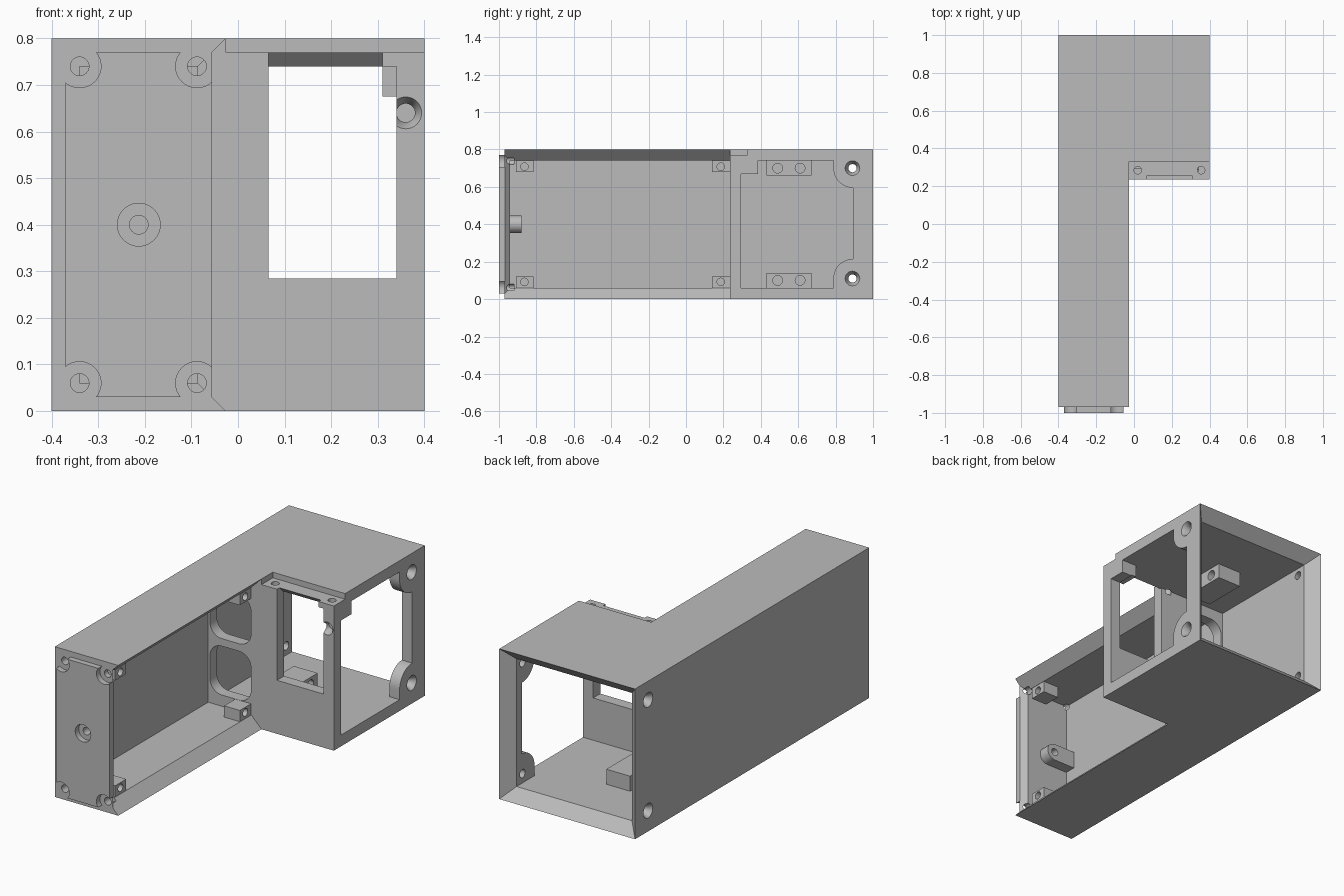
import bpy, bmesh
from math import sin, cos, radians

cube = bpy.data.objects.get("Cube")
if cube:
    bpy.data.objects.remove(cube)

grey = bpy.data.materials.new("plain_grey")
grey.use_nodes = True
COLOUR = (0.5, 0.5, 0.5, 1)
grey.diffuse_color = COLOUR
grey.node_tree.nodes["Principled BSDF"].inputs["Base Color"].default_value = COLOUR


# Profile helpers
def rect(u0, u1, v0, v1):
    return [(u0, v0), (u1, v0), (u1, v1), (u0, v1)]


def arc(u, v, r, start=0, end=360, steps=12):
    return [(u + r * cos(radians(start + (end - start) * i / steps)),
             v + r * sin(radians(start + (end - start) * i / steps)))
            for i in range(steps + 1)]


def circle(u, v, r):
    return arc(u, v, r, 0, 360, 32)[:-1]


def rounded(u0, u1, v0, v1, r):
    return (arc(u0 + r, v0 + r, r, 180, 270) + arc(u1 - r, v0 + r, r, 270, 360)
            + arc(u1 - r, v1 - r, r, 0, 90) + arc(u0 + r, v1 - r, r, 90, 180))


def loft(name, axis, a, b, first, second=None):
    """Solid between two matching profiles placed at a and b along an axis."""
    place = {"x": lambda u, v, w: (w, u, v),
             "y": lambda u, v, w: (u, w, v),
             "z": lambda u, v, w: (u, v, w)}[axis]
    bm = bmesh.new()
    lower = [bm.verts.new(place(u, v, a)) for u, v in first]
    upper = [bm.verts.new(place(u, v, b)) for u, v in second or first]
    bm.faces.new(lower)
    bm.faces.new(upper)
    n = len(lower)
    for i in range(n):
        j = (i + 1) % n
        bm.faces.new((lower[i], lower[j], upper[j], upper[i]))
    bmesh.ops.recalc_face_normals(bm, faces=bm.faces)
    mesh = bpy.data.meshes.new(name)
    bm.to_mesh(mesh)
    bm.free()
    mesh.materials.append(grey)
    obj = bpy.data.objects.new(name, mesh)
    bpy.context.collection.objects.link(obj)
    return obj


def cut(obj, *args):
    """Subtract a loft from an object."""
    cutter = loft("cutter", *args)
    cutter.hide_render = True
    mod = obj.modifiers.new("cut", "BOOLEAN")
    mod.operation = "DIFFERENCE"
    mod.solver = "EXACT"
    mod.object = cutter
    bpy.context.view_layer.objects.active = obj
    bpy.ops.object.modifier_apply(modifier=mod.name)
    bpy.data.objects.remove(cutter)


# Main dimensions: half width, arm side, step front, wall, height
W, ARM, STEP, T, H = 0.4, -0.026, 0.235, 0.06, 0.8
IN, BACK, FRONT = W - T, 1 - T, -1 + T
parts = []

# L-shaped housing, hollowed out
housing = loft("housing", "z", 0, H,
               [(-W, -0.97), (ARM, -0.97), (ARM, STEP), (W, STEP), (W, 1), (-W, 1)])
parts.append(housing)
cut(housing, "x", -IN, ARM - T, rect(FRONT, STEP, T, H - T))
cut(housing, "y", STEP + T, BACK, rect(-IN, IN, T, H - T))

# Mitred openings at the back and along the arm
e = 0.01
cut(housing, "y", BACK, 1 + e, rect(-IN, IN, T, H - T), rect(-W - e, W + e, -e, H + e))
cut(housing, "x", ARM - T, ARM + e, rect(FRONT, STEP, T, H - T),
    rect(-1 - e, STEP, -e, H + e))

# Rounded openings in the divider
for z in (0.12, 0.42):
    cut(housing, "y", STEP - 0.02, STEP + T + 0.02, rounded(-0.33, -0.088, z, z + 0.26, 0.07))

# Front window with a sloped top
cut(housing, "y", STEP - 0.02, STEP + T + 0.02, rect(0.065, IN, 0.285, H - T))
cut(housing, "x", 0.065, 0.31,
    [(0.2, 0.7), (0.3, 0.7), (0.285, 0.74), (0.255, 0.77), (0.2, 0.77)])

# Recessed shelf with screw holes
cut(housing, "z", 0.77, H + e, rect(ARM, W + e, STEP - e, 0.33))
for x in (0.02, 0.355):
    cut(housing, "z", 0.72, 0.79, circle(x, 0.285, 0.02))

# Side window with rounded corner lugs and a notch
window = ([(0.295, T), (0.788, T)] + arc(0.893, 0.11, 0.105, 180, 90)
          + arc(0.893, 0.7, 0.105, 270, 180)
          + [(0.788, H - T), (0.385, H - T), (0.385, 0.67), (0.295, 0.67)])
cut(housing, "x", IN - 0.02, W + 0.02, window)

# Countersunk holes through both side walls
for z in (0.11, 0.7):
    for s in (-1, 1):
        cut(housing, "x", s * 0.3, s * 0.42, circle(0.89, z, 0.022))
        cut(housing, "x", s * 0.37, s * 0.405, circle(0.89, z, 0.022), circle(0.89, z, 0.042))

# Countersunk hole in the step wall
cut(housing, "y", 0.2, 0.28, circle(0.36, 0.64, 0.02))
cut(housing, "y", 0.23, 0.26, circle(0.36, 0.64, 0.037), circle(0.36, 0.64, 0.02))

# Raised front plate with scooped corners
plate = loft("front_plate", "y", -1, -0.969, rect(-0.37, -0.056, 0.03, 0.77))
parts.append(plate)
for x in (-0.34, -0.088):
    for z in (T, H - T):
        cut(plate, "y", -1.02, -0.95, circle(x, z, 0.046))
        cut(housing, "y", -0.99, -0.92, circle(x, z, 0.02))

# Round boss behind the front plate, tied to the side wall
boss = loft("front_boss", "y", -0.945, -0.88,
            arc(-0.213, 0.4, 0.046, -90, 90) + [(-0.35, 0.446), (-0.35, 0.354)])
parts.append(boss)
for obj in (plate, housing, boss):
    cut(obj, "y", -1.02, -0.86, circle(-0.213, 0.4, 0.02))
cut(plate, "y", -1.02, -0.96, circle(-0.213, 0.4, 0.046))

# Cover mounting blocks in the arm, and twin-hole blocks in the rear bay
for low in (True, False):
    level = "lower" if low else "upper"

    def span(depth):
        return (T - 0.005, T + depth) if low else (H - T - depth, H - T + 0.005)

    for place, y in (("front", -0.91), ("rear", 0.14)):
        block = loft(f"{level}_{place}_cover_block", "x", -0.18, -0.087,
                     rect(y, y + 0.094, *span(0.06)))
        z = 0.092 if low else H - 0.092
        cut(block, "x", -0.14, -0.05, circle(y + 0.046, z, 0.02))
        parts.append(block)
    block = loft(f"{level}_bay_block", "x", -0.14, 0, rect(0.43, 0.67, *span(0.08)))
    for y in (0.49, 0.61):
        cut(block, "x", -0.08, 0.05, circle(y, 0.1 if low else H - 0.1, 0.026))
    parts.append(block)

# Corner block under the shelf
parts.append(loft("shelf_corner_block", "x", 0.31, 0.345, rect(0.285, 0.385, 0.675, 0.745)))

# Smooth the round surfaces, keep edges sharp
bpy.ops.object.select_all(action="DESELECT")
for obj in parts:
    obj.select_set(True)
bpy.context.view_layer.objects.active = housing
bpy.ops.object.shade_smooth_by_angle(angle=radians(30))
